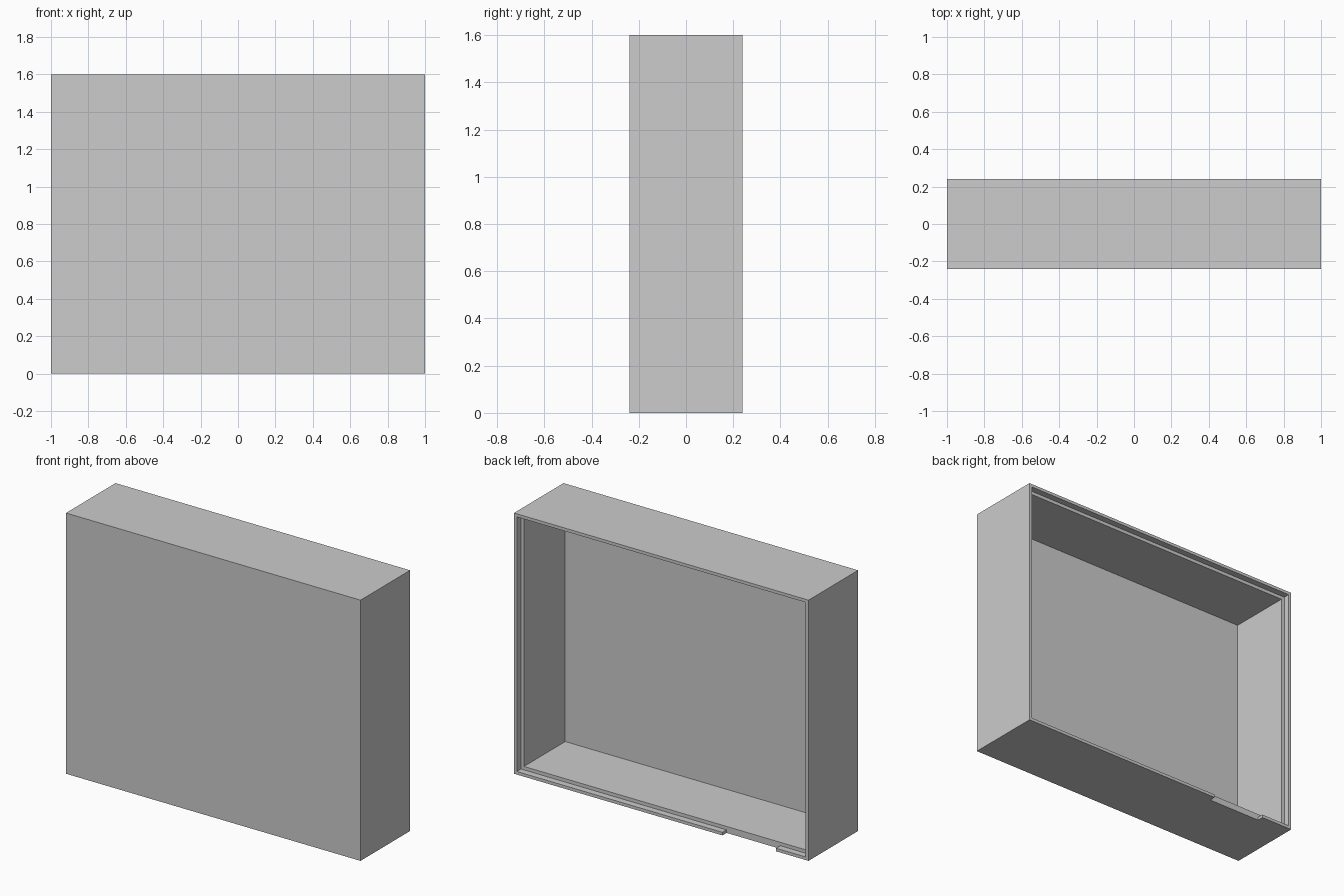
import bpy
import bmesh

cube = bpy.data.objects.get("Cube")
if cube:
    bpy.data.objects.remove(cube, do_unlink=True)

W, D, H = 2.0, 0.48, 1.6       # outer size
WALL, RIM, REBATE = 0.04, 0.019, 0.04
BACK = D / 2

grey = bpy.data.materials.new("plain grey")
grey.use_nodes = True
colour = (0.604, 0.604, 0.604, 1)
grey.diffuse_color = colour
grey.node_tree.nodes["Principled BSDF"].inputs["Base Color"].default_value = colour


def box(name, low, high):
    """Axis-aligned box between two corners."""
    bm = bmesh.new()
    bmesh.ops.create_cube(bm, size=1)
    for v in bm.verts:
        v.co = [high[i] if v.co[i] > 0 else low[i] for i in range(3)]
    mesh = bpy.data.meshes.new(name)
    bm.to_mesh(mesh)
    bm.free()
    mesh.materials.append(grey)
    obj = bpy.data.objects.new(name, mesh)
    bpy.context.collection.objects.link(obj)
    return obj


def cut(target, name, low, high):
    """Subtract a box from the target and drop the cutter."""
    cutter = box(name, low, high)
    cutter.hide_render = True
    mod = target.modifiers.new(name, "BOOLEAN")
    mod.object = cutter
    mod.solver = "EXACT"
    bpy.context.view_layer.objects.active = target
    bpy.ops.object.modifier_apply(modifier=mod.name)
    bpy.data.objects.remove(cutter, do_unlink=True)


def inset_cut(name, inset, front):
    """Cut a recess from the open back, inset evenly from the outline."""
    cut(casing, name, (inset - W / 2, front, inset), (W / 2 - inset, BACK + 0.1, H - inset))


# Casing: solid front, open back
casing = box("casing", (-W / 2, -BACK, 0), (W / 2, BACK, H))
inset_cut("cavity", WALL, -BACK + WALL)

# Stepped ledge for a back panel
inset_cut("ledge", RIM, BACK - REBATE)

# Finger notch through the lower rim
cut(casing, "notch", (-0.78, BACK - REBATE, -0.1), (-0.415, BACK + 0.1, WALL / 2 + 0.01))
